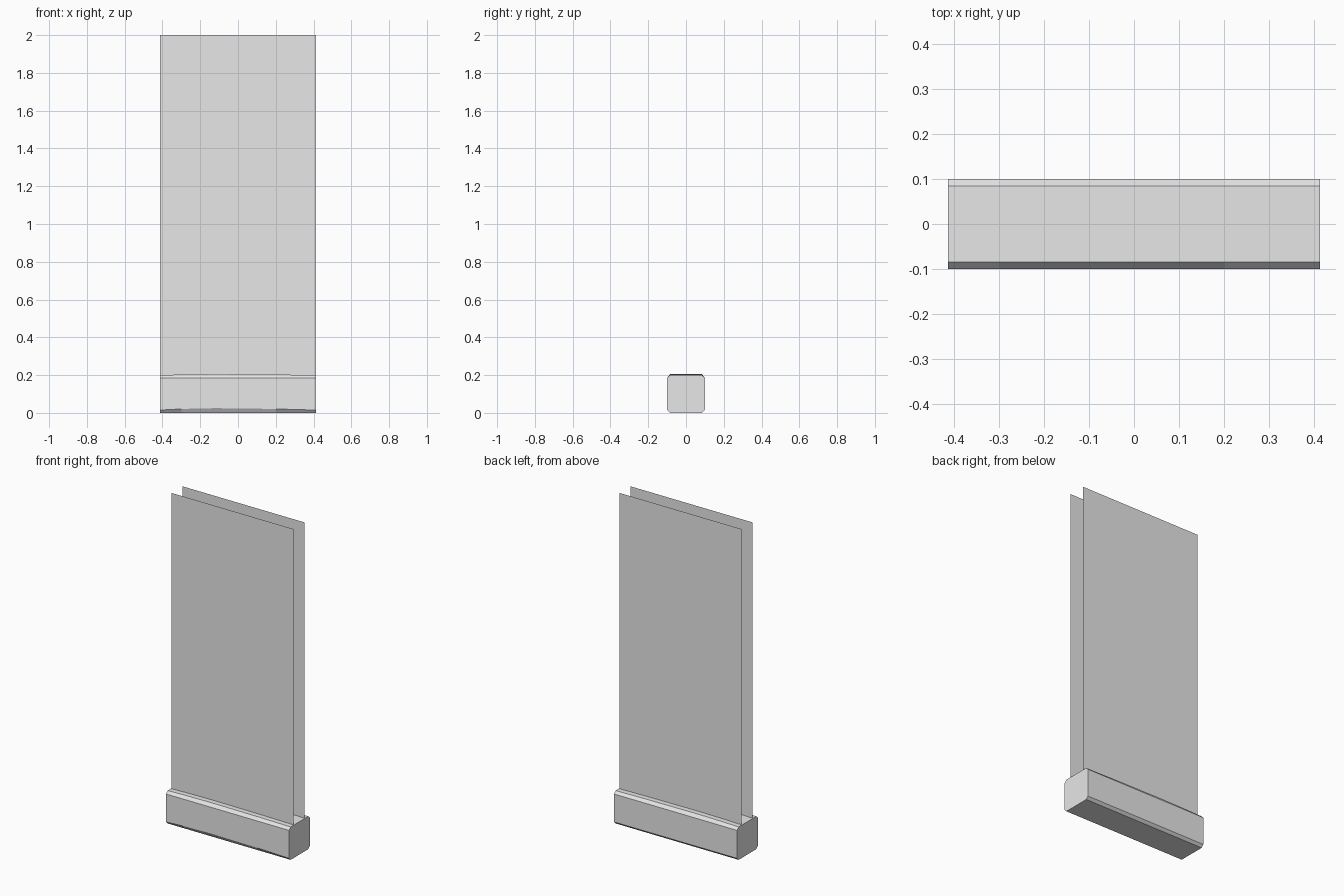
import bpy
import bmesh

cube = bpy.data.objects.get("Cube")
if cube:
    bpy.data.objects.remove(cube, do_unlink=True)

# Single plain grey finish
GREY = (0.8, 0.8, 0.8, 1.0)
grey = bpy.data.materials.new("light grey")
grey.use_nodes = True
grey.diffuse_color = GREY
grey.node_tree.nodes["Principled BSDF"].inputs["Base Color"].default_value = GREY

HALF_X, HALF_Y, HEIGHT, BEVEL = 0.414, 0.1, 0.2, 0.015
PANEL_Y, TOP = 0.053, 2.0


def make_object(name, bm):
    mesh = bpy.data.meshes.new(name)
    bm.to_mesh(mesh)
    bm.free()
    mesh.materials.append(grey)
    obj = bpy.data.objects.new(name, mesh)
    bpy.context.collection.objects.link(obj)
    return obj


def base_section(bow):
    """Chamfered square outline; bow swells the top and front lower edge."""
    y, c, top = HALF_Y, HALF_Y - BEVEL, HEIGHT + 0.005 * bow
    low, high = BEVEL, HEIGHT - BEVEL
    return [(-c, 0), (c, 0), (y, low), (y, high),
            (c, top), (-c, top), (-y, high), (-y, low + 0.01 * bow)]


# Base: outline lofted along x, closed with flat ends
bm = bmesh.new()
rings = []
for x, bow in ((-HALF_X, 0), (-0.3, 0.6), (-0.12, 1), (0.2, 0.6), (HALF_X, 0)):
    rings.append([bm.verts.new((x, y, z)) for y, z in base_section(bow)])
for a, b in zip(rings, rings[1:]):
    for i in range(len(a)):
        j = (i + 1) % len(a)
        bm.faces.new((a[i], a[j], b[j], b[i]))
bm.faces.new(rings[0])
bm.faces.new(rings[-1])
bmesh.ops.recalc_face_normals(bm, faces=bm.faces)
make_object("base", bm)

# Two thin upright sheets, facing outward
for name, side in (("front_panel", -1), ("back_panel", 1)):
    bm = bmesh.new()
    w, y, bottom = -side * (HALF_X - 0.002), side * PANEL_Y, HEIGHT - 0.01
    corners = ((-w, bottom), (w, bottom), (w, TOP), (-w, TOP))
    bm.faces.new([bm.verts.new((x, y, z)) for x, z in corners])
    make_object(name, bm)
